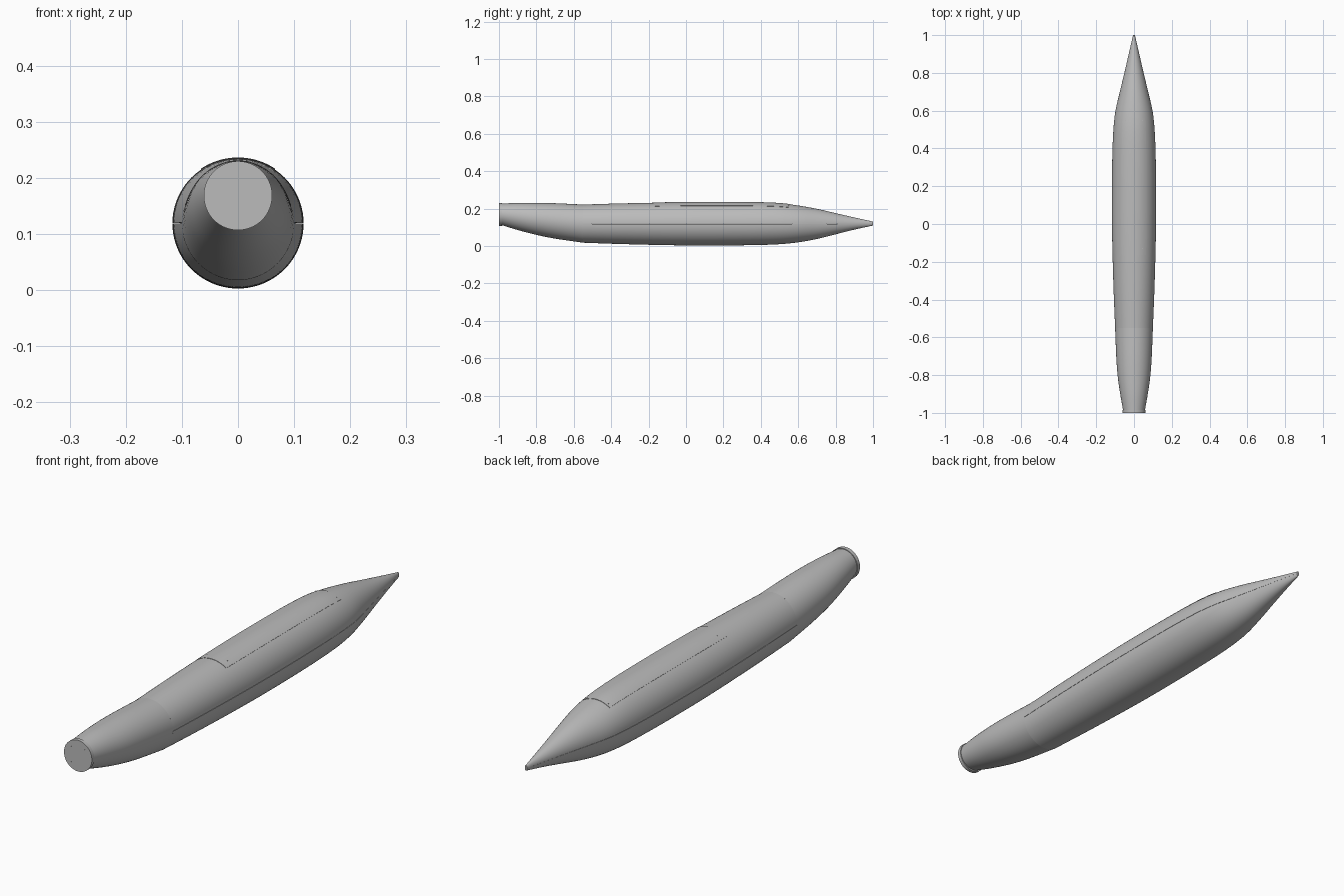
import bpy, bmesh, math

cube = bpy.data.objects.get("Cube")
if cube:
    bpy.data.objects.remove(cube, do_unlink=True)

grey = bpy.data.materials.new("matte grey")
grey.use_nodes = True
grey.diffuse_color = (0.5, 0.5, 0.5, 1)
grey.node_tree.nodes["Principled BSDF"].inputs["Base Color"].default_value = (0.5, 0.5, 0.5, 1)

# Sections: y, bottom z, top z, half width
BODY = [(-0.55, 0.018, 0.222, 0.100), (-0.35, 0.011, 0.228, 0.108),
        (-0.10, 0.005, 0.233, 0.115), (0.10, 0.003, 0.235, 0.117),
        (0.35, 0.005, 0.234, 0.115), (0.50, 0.010, 0.229, 0.109),
        (0.60, 0.020, 0.217, 0.098), (0.70, 0.038, 0.199, 0.075),
        (0.80, 0.063, 0.176, 0.051), (0.90, 0.088, 0.153, 0.028),
        (1.00, 0.110, 0.131, 0.005)]
NOSE = [(-0.985, 0.112, 0.227, 0.058), (-0.90, 0.086, 0.231, 0.073),
        (-0.80, 0.060, 0.231, 0.087), (-0.70, 0.040, 0.229, 0.094),
        (-0.55, 0.018, 0.222, 0.100)]


def sample(table, y):
    """Smoothly interpolate bottom, top and half width along y."""
    i = 0
    while i < len(table) - 2 and y > table[i + 1][0]:
        i += 1

    def slope(j, k):
        a, b = table[max(j - 1, 0)], table[min(j + 1, len(table) - 1)]
        return (b[k] - a[k]) / (b[0] - a[0])
    p, q = table[i], table[i + 1]
    h = q[0] - p[0]
    t = (y - p[0]) / h
    return [(2*t**3 - 3*t**2 + 1) * p[k] + (t**3 - 2*t**2 + t) * h * slope(i, k)
            + (3*t**2 - 2*t**3) * q[k] + (t**3 - t**2) * h * slope(i + 1, k)
            for k in (1, 2, 3)]


def finish(name, bm):
    bmesh.ops.recalc_face_normals(bm, faces=bm.faces)
    mesh = bpy.data.meshes.new(name)
    bm.to_mesh(mesh)
    bm.free()
    mesh.materials.append(grey)
    obj = bpy.data.objects.new(name, mesh)
    bpy.context.collection.objects.link(obj)
    bpy.ops.object.select_all(action='DESELECT')
    obj.select_set(True)
    bpy.context.view_layer.objects.active = obj
    bpy.ops.object.shade_smooth_by_angle(angle=math.radians(30))
    return obj


def loft(name, table, y0, y1, steps, a0=0.0, a1=360.0, segments=64, rise=0.0, depth=0.0):
    """Closed skin through elliptical sections; depth makes a thin curved plate."""
    bm = bmesh.new()
    full = a1 - a0 >= 360
    count = segments if full else segments + 1
    angles = [math.radians(a0 + (a1 - a0) * j / segments) for j in range(count)]
    rings = []
    for i in range(steps + 1):
        y = y0 + (y1 - y0) * i / steps
        lo, hi, w = sample(table, y)
        zc, h = (lo + hi) / 2, (hi - lo) / 2
        pts = [((w + rise) * math.cos(a), y, zc + (h + rise) * math.sin(a)) for a in angles]
        if depth:
            pts += [((w + rise - depth) * math.cos(a), y, zc + (h + rise - depth) * math.sin(a))
                    for a in reversed(angles)]
        rings.append([bm.verts.new(p) for p in pts])
    n = len(rings[0])
    for r, s in zip(rings, rings[1:]):
        for j in range(n):
            bm.faces.new((r[j], r[(j + 1) % n], s[(j + 1) % n], s[j]))
    bm.faces.new(rings[0])
    bm.faces.new(rings[-1])
    return finish(name, bm)


# Two body shells that meet at a fine side seam
loft("upper_shell", BODY, -0.55, 1.0, 62, 0.3, 179.7, 40)
loft("lower_shell", BODY, -0.55, 1.0, 62, 180.3, 359.7, 40)

# Upswept front section with a thin lip around its flat end
loft("front_section", NOSE, -0.985, -0.55, 20)
LIP = [(-1.0, 0.107, 0.230, 0.061), (-0.985, 0.107, 0.230, 0.061)]
loft("front_lip", LIP, -1.0, -0.985, 1)

# Slightly raised saddle plate on the back
loft("saddle_plate", BODY, -0.165, 0.56, 30, 56, 124, 20, 0.0015, 0.005)


def stud(name, location, along_y=False):
    bm = bmesh.new()
    bmesh.ops.create_cone(bm, cap_ends=True, segments=10, radius1=0.002,
                          radius2=0.002, depth=0.003)
    obj = finish(name, bm)
    obj.location = location
    if along_y:
        obj.rotation_euler.x = math.pi / 2


# Small studs on the saddle and on the flat end
for side, x in (("left", 1), ("right", -1)):
    for place, y in (("front", -0.13), ("rear", 0.55)):
        lo, hi, w = sample(BODY, y)
        z = (lo + hi) / 2 + (hi - lo) / 2 * math.sqrt(1 - (0.045 / w) ** 2)
        stud(f"{place}_{side}_saddle_stud", (x * 0.045, y, z + 0.001))
    for place, z in (("upper", 0.199), ("lower", 0.137)):
        stud(f"{place}_{side}_end_stud", (x * 0.031, -0.999, z), True)
